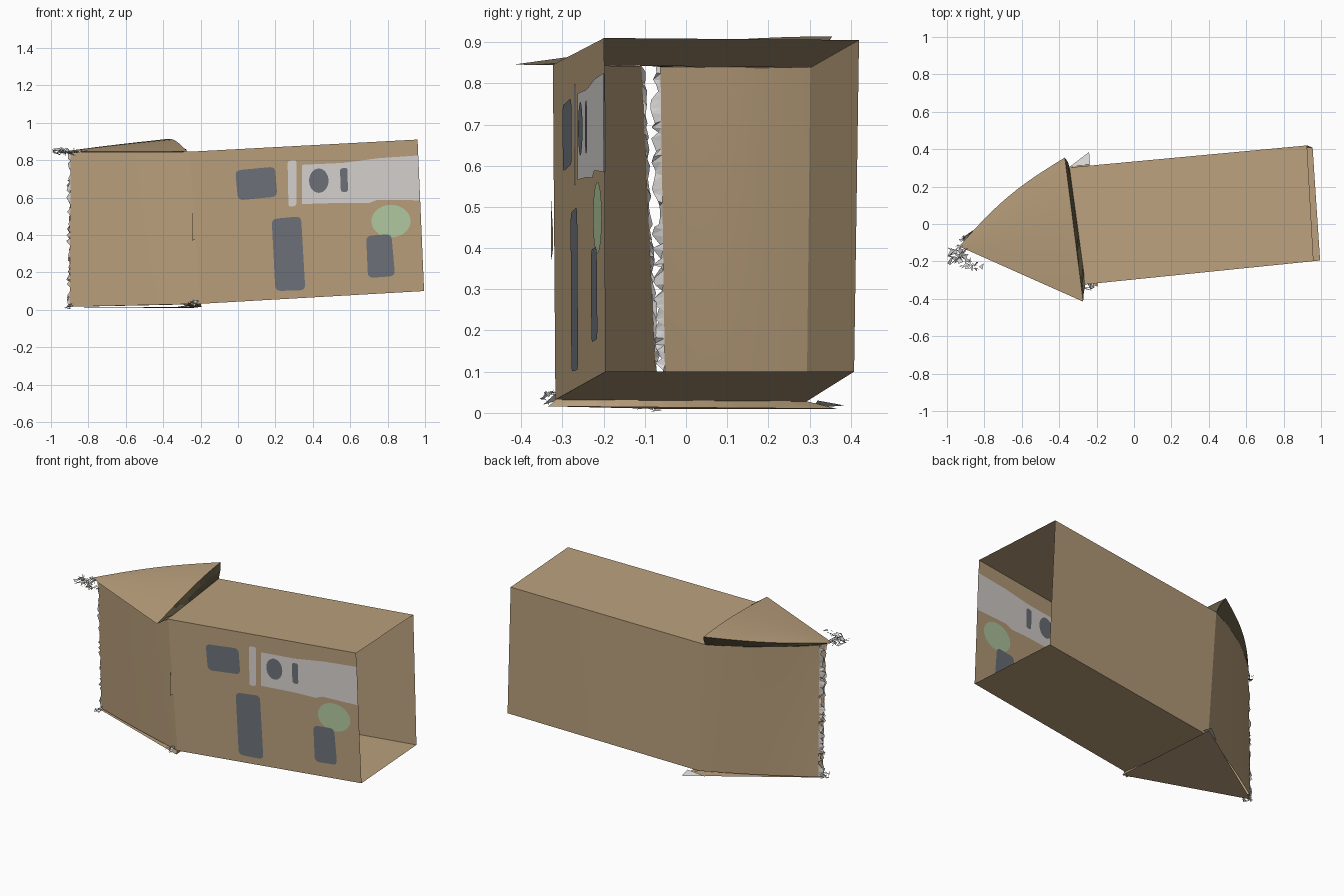
import bpy, math, random
from mathutils import Vector

if "Cube" in bpy.data.objects:
    bpy.data.objects.remove(bpy.data.objects["Cube"])

random.seed(4)


def material(name, rgb):
    m = bpy.data.materials.new(name)
    m.diffuse_color = (*rgb, 1)
    m.use_nodes = True
    m.node_tree.nodes["Principled BSDF"].inputs["Base Color"].default_value = m.diffuse_color
    return m


TAN = material("cardboard tan", (0.495, 0.355, 0.205))
OLIVE = material("dark olive underside", (0.13, 0.105, 0.06))
SLATE = material("slate paint", (0.155, 0.17, 0.195))
GREY = material("pale grey paint", (0.69, 0.66, 0.635))
GREEN = material("soft green paint", (0.45, 0.60, 0.36))
FRINGE = material("torn paper grey", (0.72, 0.70, 0.69))


def mesh_object(name, verts, faces, mat):
    me = bpy.data.meshes.new(name)
    me.from_pydata([tuple(v) for v in verts], [], faces)
    me.materials.append(mat)
    ob = bpy.data.objects.new(name, me)
    bpy.context.collection.objects.link(ob)
    return ob


def sheet(name, a, b, c, d, n=10, bow_low=0.0, bow_high=0.0):
    """Cardboard sheet between four corners, bowed outwards if asked."""
    a, b, c, d = map(Vector, (a, b, c, d))
    normal = (b - a).cross(d - a).normalized()
    w = n + 1
    verts = []
    for j in range(w):
        for i in range(w):
            u, v = i / n, j / n
            bow = (bow_low + (bow_high - bow_low) * v) * math.sin(math.pi * u)
            verts.append(a.lerp(b, u).lerp(d.lerp(c, u), v) + normal * bow)
    faces = [(j * w + i, j * w + i + 1, (j + 1) * w + i + 1, (j + 1) * w + i)
             for j in range(n) for i in range(n)]
    ob = mesh_object(name, verts, faces, TAN)
    ob.data.polygons.foreach_set("use_smooth", [True] * len(faces))
    return verts[n * w:]


def front_y(x):
    return -0.317 + 0.102 * (x + 0.2)


# Box sleeve, open at the right end
FTL, FBL = (-0.26, front_y(-0.26), 0.845), (-0.20, front_y(-0.2), 0.032)
FTR, FBR = (0.96, front_y(0.96), 0.91), (0.995, front_y(0.995), 0.10)
BTL, BBL = (-0.345, 0.302, 0.838), (-0.295, 0.293, 0.028)
BTR, BBR = (0.925, 0.42, 0.905), (0.955, 0.408, 0.10)
sheet("front_wall", FBL, FBR, FTR, FTL)
sheet("back_wall", BBR, BBL, BTL, BTR)
sheet("top_wall", FTL, FTR, BTR, BTL)
sheet("bottom_wall", BBL, BBR, FBR, FBL)

# Two end flaps folded towards a point
TIP_FT, TIP_FB = (-0.895, -0.108, 0.842), (-0.90, -0.070, 0.016)
TIP_BT, TIP_BB = (-0.885, -0.062, 0.84), (-0.885, -0.050, 0.016)
sheet("front_end_flap", TIP_FB, FBL, FTL, TIP_FT, bow_low=0.005, bow_high=0.01)
back_top = sheet("back_end_flap", BBL, TIP_BB, TIP_BT, BTL, n=12, bow_low=0.01, bow_high=0.028)


# Triangular lids above and below the point
def lid(name, tip, front, back, bulge, height):
    tip, front, back = Vector(tip), Vector(front), Vector(back)
    n = 12
    w = n + 1
    verts = []
    for i in range(w):
        t = i / n
        p, q = tip.lerp(front, t), tip.lerp(back, t)
        q += Vector((-0.6, 0.8, 0)) * bulge * math.sin(math.pi * t)
        for j in range(w):
            v = p.lerp(q, j / n)
            verts.append(Vector((v.x, v.y, height(t, j / n))))
    faces = [(k, k + w, k + w + 1, k + 1)
             for i in range(n) for j in range(n) for k in [i * w + j]]
    ob = mesh_object(name, verts, faces, TAN)
    ob.data.polygons.foreach_set("use_smooth", [True] * len(faces))
    return verts[n * w:], verts[n::w]


def fold(name, edge, target, mat, rough=0.0):
    """Strip joining a lid edge to an edge of the box."""
    n = len(edge) - 1
    verts, faces = [], []
    for i, (p, q) in enumerate(zip(edge, target)):
        dent = Vector([random.uniform(-rough, rough) for _ in range(3)])
        verts += [p, p.lerp(q, 0.5) + dent, q]
    for i in range(n):
        faces += [(k, k + 1, k + 4, k + 3) for k in (3 * i, 3 * i + 1)]
    mesh_object(name, verts, faces, mat)


def line(a, b, n=12):
    return [Vector(a).lerp(Vector(b), i / n) for i in range(n + 1)]


base, rear = lid(
    "upper_lid", (-0.935, -0.12, 0), (-0.272, -0.415, 0), (-0.37, 0.355, 0), 0.035,
    lambda t, s: 0.846 + 0.068 * t * math.sin(s * math.pi / 2))
fold("upper_base_fold", base, line(FTL, BTL), OLIVE, 0.006)
fold("upper_back_fold", rear, list(reversed(back_top)), OLIVE, 0.005)
base, rear = lid(
    "lower_lid", (-0.91, -0.075, 0), (-0.195, -0.335, 0), (-0.24, 0.365, 0), 0.0,
    lambda t, s: 0.010 + 0.006 * t * (1 - s))
fold("lower_base_fold", base, line(FBL, BBL), TAN, 0.001)

# Creased seam with a small rounded tab at the front corner
tab = [(-0.243, 0.52), (-0.228, 0.49), (-0.205, 0.455), (-0.197, 0.42),
       (-0.205, 0.39), (-0.245, 0.37)]
mesh_object("corner_tab", [(x, front_y(x) - 0.006, z) for x, z in tab],
            [tuple(reversed(range(len(tab))))], TAN)


# Painted patches, seen on both faces of the front wall
def rounded(pts, r):
    out = []
    pts = [Vector(p) for p in pts]
    for i, p in enumerate(pts):
        a = p + (pts[i - 1] - p).normalized() * r
        b = p + (pts[(i + 1) % len(pts)] - p).normalized() * r
        for k in range(5):
            t = k / 4
            out.append(a.lerp(p, t).lerp(p.lerp(b, t), t))
    return out


def ellipse(cx, cz, rx, rz, n=28):
    return [(cx + rx * math.cos(2 * math.pi * i / n),
             cz + rz * math.sin(2 * math.pi * i / n)) for i in range(n)]


def patch(name, pts, mat, layer=1):
    n = len(pts)
    verts = [(x, front_y(x) + s * 0.002 * layer, z) for s in (-1, 1) for x, z in pts]
    mesh_object(name, verts, [tuple(range(n)), tuple(range(2 * n - 1, n - 1, -1))], mat)


patch("upper_window", rounded([(0.0, 0.585), (0.21, 0.605), (0.198, 0.765), (-0.015, 0.745)], 0.03), SLATE)
patch("door", rounded([(0.20, 0.10), (0.36, 0.105), (0.337, 0.50), (0.18, 0.485)], 0.03), SLATE)
patch("narrow_strip", rounded([(0.27, 0.55), (0.312, 0.555), (0.312, 0.80), (0.265, 0.795)], 0.015), GREY)
patch("long_panel", [(0.343, 0.565), (0.56, 0.572), (0.70, 0.570), (0.745, 0.588), (0.973, 0.585),
                     (0.964, 0.825), (0.75, 0.81), (0.56, 0.785), (0.343, 0.775)], GREY)
patch("panel_round_window", ellipse(0.432, 0.69, 0.052, 0.065), SLATE, 2)
patch("panel_slot", rounded([(0.55, 0.63), (0.588, 0.63), (0.585, 0.76), (0.545, 0.755)], 0.015), SLATE, 2)
patch("bush", ellipse(0.818, 0.474, 0.105, 0.087), GREEN)
patch("lower_window", rounded([(0.695, 0.17), (0.84, 0.18), (0.82, 0.405), (0.685, 0.395)], 0.03), SLATE, 2)


# Ragged torn paper along the point and at the corners
def torn_edge(name, low, high, side, n=50):
    verts, faces = [], []
    for p in line(low, high, n):
        verts += [p, p + Vector(side) * random.uniform(0.2, 1.4)
                  + Vector((random.uniform(-0.014, 0.008), 0, random.uniform(-0.008, 0.008)))]
    for k in range(0, 2 * n, 2):
        faces += [(k, k + 1, k + 2), (k + 1, k + 3, k + 2)]
    mesh_object(name, verts, faces, FRINGE)


def scraps(name, centre, spread, count, size):
    verts, faces = [], []
    for i in range(count):
        c = Vector([m + random.uniform(-s, s) for m, s in zip(centre, spread)])
        for k in range(3):
            verts.append(c + Vector((random.uniform(-size, size), random.uniform(-size, size),
                                     random.uniform(-size, size) * 0.5)))
        faces.append((3 * i, 3 * i + 1, 3 * i + 2))
    for v in verts:
        v.x, v.z = max(v.x, -0.998), max(v.z, 0.0)
    mesh_object(name, verts, faces, FRINGE)


torn_edge("torn_front_edge", TIP_FB, TIP_FT, (-0.008, 0.008, 0))
torn_edge("torn_back_edge", TIP_BB, TIP_BT, (-0.014, -0.02, 0))
scraps("torn_tip", (-0.935, -0.17, 0.843), (0.045, 0.045, 0.012), 36, 0.03)
scraps("torn_front_lid_tip", (-0.85, -0.225, 0.843), (0.035, 0.012, 0.006), 8, 0.022)
scraps("torn_lower_tip", (-0.905, -0.09, 0.02), (0.015, 0.03, 0.012), 12, 0.02)
scraps("torn_front_corner", (-0.235, -0.325, 0.035), (0.02, 0.01, 0.02), 12, 0.028)
mesh_object("torn_back_corner", [(-0.345, 0.305, 0.012), (-0.24, 0.385, 0.018), (-0.235, 0.32, 0.03)],
            [(0, 2, 1)], FRINGE)
